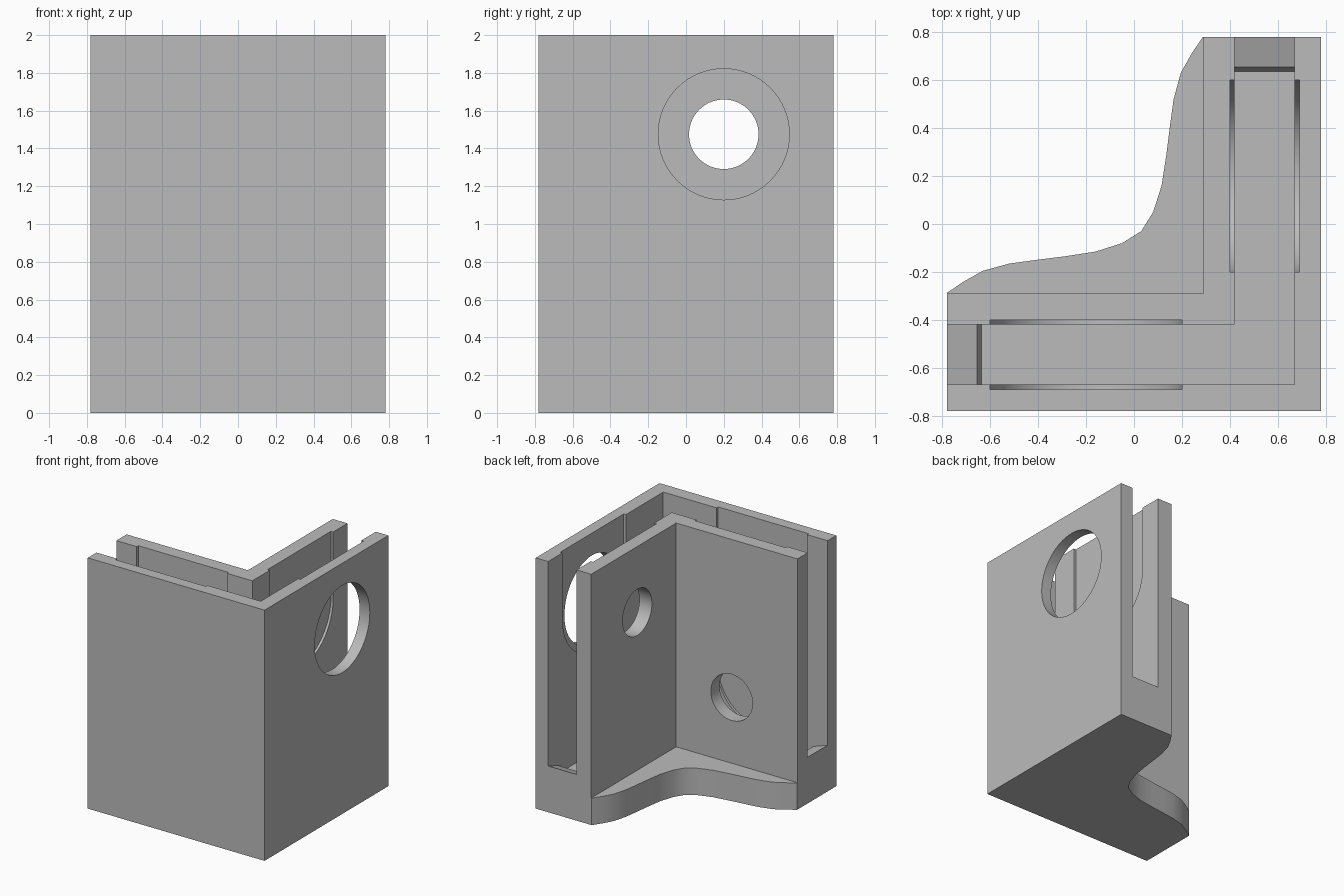
import bpy
import bmesh
from math import cos, sin, pi, radians

cube = bpy.data.objects.get("Cube")
if cube:
    bpy.data.objects.remove(cube, do_unlink=True)

HALF, TOP, ABOVE = 0.78, 2.0, 3.0
WALL_OUT, WALL_IN, INNER_FACE = -0.67, -0.42, -0.29   # channel sides, inner wall face
RECESS = 0.02
WEB_TOP, FLOOR = 0.215, 0.26
HOLE_S = -0.2                                         # hole position along each leg

grey = bpy.data.materials.new("plain grey")
grey.use_nodes = True
grey.diffuse_color = (0.5, 0.5, 0.5, 1)
grey.node_tree.nodes["Principled BSDF"].inputs["Base Color"].default_value = (0.5, 0.5, 0.5, 1)


def prism(name, bottom, top):
    """Closed solid between two matching rings of points."""
    bm = bmesh.new()
    a = [bm.verts.new(p) for p in bottom]
    b = [bm.verts.new(p) for p in top]
    bm.faces.new(a)
    bm.faces.new(b)
    for i in range(len(a)):
        j = (i + 1) % len(a)
        bm.faces.new((a[i], a[j], b[j], b[i]))
    bmesh.ops.recalc_face_normals(bm, faces=bm.faces)
    mesh = bpy.data.meshes.new(name)
    bm.to_mesh(mesh)
    bm.free()
    mesh.materials.append(grey)
    obj = bpy.data.objects.new(name, mesh)
    bpy.context.collection.objects.link(obj)
    return obj


def leg_prism(name, profile, w0, w1, side):
    """Profile (along leg, height) extruded across the front leg, or mirrored to the side leg."""
    def place(s, w, z):
        return (-w, -s, z) if side else (s, w, z)
    return prism(name, [place(s, w0, z) for s, z in profile],
                 [place(s, w1, z) for s, z in profile])


def arc(z, r, start, end, n):
    return [(HOLE_S + r * cos(start + (end - start) * i / n),
             z + r * sin(start + (end - start) * i / n)) for i in range(n + 1)]


def circle(z, r):
    return arc(z, r, 0, 2 * pi, 64)[:-1]


# Body outline: square outer corner, wavy web edge mirrored over the diagonal
half_wave = [(0.287, 0.78), (0.24, 0.71), (0.195, 0.63), (0.165, 0.52), (0.15, 0.41),
             (0.135, 0.29), (0.115, 0.16), (0.08, 0.05), (0.03, -0.03)]
wave = half_wave + [(-y, -x) for x, y in reversed(half_wave)]
outline = [(-HALF, -HALF), (HALF, -HALF), (HALF, HALF)] + wave
body = prism("corner_bracket", [(x, y, 0) for x, y in outline],
             [(x, y, TOP) for x, y in outline])

cutters = []

# Open space above the web, inside the corner
square = [(-1, INNER_FACE), (-INNER_FACE, INNER_FACE), (-INNER_FACE, 1), (-1, 1)]
cutters.append(prism("inside_cutter", [(x, y, WEB_TOP) for x, y in square],
                     [(x, y, ABOVE) for x, y in square]))

# Channel with a sloped catch at its open end
channel = [(-1, 0.446), (-0.655, 0.325), (-0.635, FLOOR), (-WALL_OUT, FLOOR),
           (-WALL_OUT, ABOVE), (-1, ABOVE)]

for side, hole_z in ((False, 0.74), (True, 1.475)):
    cutters.append(leg_prism("channel_cutter", channel, WALL_OUT, WALL_IN, side))
    # Shallow round-bottomed recess in both channel walls
    slot = arc(hole_z, 0.4, pi, 2 * pi, 40) + [(HOLE_S + 0.4, ABOVE), (HOLE_S - 0.4, ABOVE)]
    cutters.append(leg_prism("recess_cutter", slot, WALL_OUT - RECESS, WALL_IN + RECESS, side))
    # Small hole through the inner wall
    cutters.append(leg_prism("small_hole_cutter", circle(hole_z, 0.184), -0.5, -0.2, side))

# Large hole through the outer side wall
cutters.append(leg_prism("large_hole_cutter", circle(1.475, 0.347), -1, -0.6, True))

bpy.ops.object.select_all(action='DESELECT')
bpy.context.view_layer.objects.active = body
body.select_set(True)
for cutter in cutters:
    cutter.hide_render = True
    mod = body.modifiers.new("cut", 'BOOLEAN')
    mod.operation = 'DIFFERENCE'
    mod.solver = 'EXACT'
    mod.object = cutter
    bpy.ops.object.modifier_apply(modifier=mod.name)
    bpy.data.objects.remove(cutter, do_unlink=True)

bpy.ops.object.shade_smooth_by_angle(angle=radians(30))
